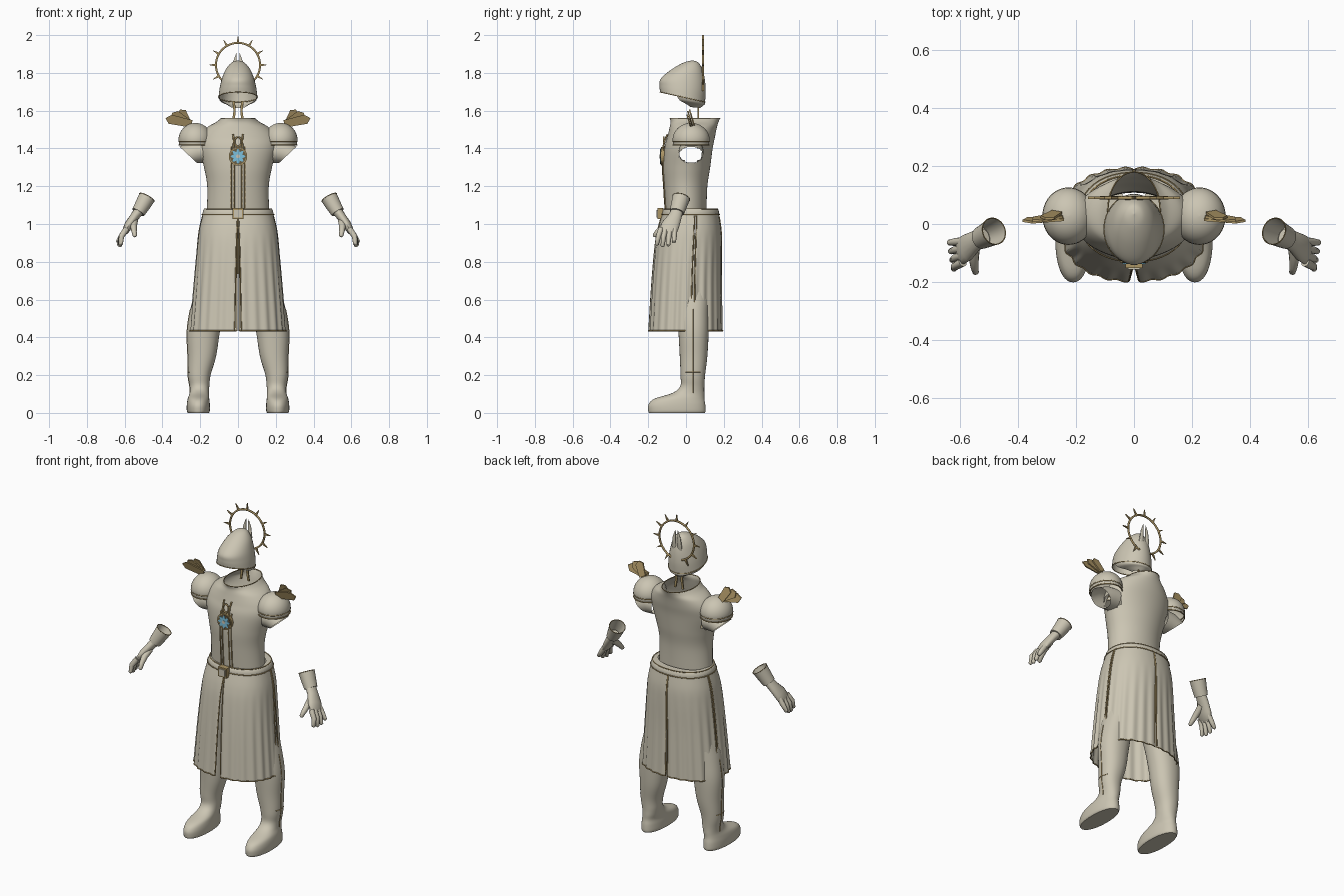
import bpy, bmesh
from math import sin, cos, pi, radians
from mathutils import Vector

cube = bpy.data.objects.get("Cube")
if cube:
    bpy.data.objects.remove(cube)


def material(name, rgb):
    m = bpy.data.materials.new(name)
    m.use_nodes = True
    m.diffuse_color = (*rgb, 1)
    m.node_tree.nodes["Principled BSDF"].inputs["Base Color"].default_value = (*rgb, 1)
    return m


CLOTH = material("warm ivory", (0.60, 0.56, 0.45))
GOLD = material("old gold", (0.41, 0.30, 0.13))
DARK = material("dark bronze", (0.14, 0.11, 0.06))
BLUE = material("sky blue", (0.20, 0.53, 0.72))


def finish(name, bm, mat, smooth=True):
    bmesh.ops.remove_doubles(bm, verts=bm.verts, dist=0.0001)
    bmesh.ops.recalc_face_normals(bm, faces=bm.faces)
    me = bpy.data.meshes.new(name)
    bm.to_mesh(me)
    bm.free()
    me.materials.append(mat)
    ob = bpy.data.objects.new(name, me)
    bpy.context.collection.objects.link(ob)
    if smooth:
        for o in bpy.context.selected_objects:
            o.select_set(False)
        ob.select_set(True)
        bpy.context.view_layer.objects.active = ob
        bpy.ops.object.shade_smooth_by_angle(angle=radians(45))


def skin(name, rings, mat, closed=True, cap_start=False, cap_end=False, hole=None):
    """Bridge a stack of point rings into one surface."""
    bm = bmesh.new()
    vs = [[bm.verts.new(p) for p in r] for r in rings]
    n = len(rings[0])
    for a, b in zip(vs, vs[1:]):
        for i in range(n if closed else n - 1):
            j = (i + 1) % n
            f = bm.faces.new((a[i], a[j], b[j], b[i]))
            if hole and hole(f.calc_center_median()):
                bm.faces.remove(f)
    if cap_start:
        bm.faces.new(vs[0])
    if cap_end:
        bm.faces.new(vs[-1])
    finish(name, bm, mat)


def spline(rows, steps):
    """Catmull-Rom interpolation through rows of numbers."""
    out = []
    for k in range(len(rows) - 1):
        q = [rows[max(0, min(len(rows) - 1, k + d))] for d in (-1, 0, 1, 2)]
        for s in range(steps):
            t = s / steps
            out.append([b + 0.5 * t * (c - a + t * (2*a - 5*b + 4*c - d + t * (3*(b - c) + d - a)))
                        for a, b, c, d in zip(*q)])
    return out + [list(rows[-1])]


def oval(z, cx, cy, rx, ry, tilt=0, power=2.0, n=48, start=0, end=2 * pi, fold=0):
    """Points of a superellipse; start and end limit it to an open arc."""
    pts = []
    full = end - start > 6.2
    for i in range(n):
        a = start + (end - start) * i / (n if full else n - 1)
        c, s = cos(a), sin(a)
        k = (abs(c) ** power + abs(s) ** power) ** (-1 / power) * (1 + fold * cos(26 * a))
        pts.append(Vector((cx + rx * c * k, cy + ry * s * k, z + tilt * ry * s * k)))
    return pts


def tube(name, path, radii, dirs=None, caps=(True, True), n=16):
    """Sweep ovals along a path; the first radius lies towards y."""
    path = [Vector(p) for p in path]
    rings = []
    for i, p in enumerate(path):
        d = Vector(dirs[i]) if dirs else path[min(i + 1, len(path) - 1)] - path[max(i - 1, 0)]
        d.normalize()
        u = (Vector((0, 1, 0)) - d * d.y).normalized()
        v = d.cross(u)
        ru, rv = radii[i]
        rings.append([p + u * ru * cos(2*pi*j/n) + v * rv * sin(2*pi*j/n) for j in range(n)])
    skin(name, rings, CLOTH, True, *caps)
    return rings


def piping(name, pts, r=0.004, cyclic=False):
    cu = bpy.data.curves.new(name, "CURVE")
    cu.dimensions = "3D"
    cu.bevel_depth = r
    cu.bevel_resolution = 1
    sp = cu.splines.new("POLY")
    sp.points.add(len(pts) - 1)
    for q, p in zip(sp.points, pts):
        q.co = (*p, 1)
    sp.use_cyclic_u = cyclic
    cu.materials.append(GOLD)
    ob = bpy.data.objects.new(name, cu)
    bpy.context.collection.objects.link(ob)


def plate(name, outline, y, thick, mat, lean=0):
    """Extrude an x-z outline along y; lean slopes it back or forward with height."""
    bm = bmesh.new()
    z0 = outline[0][1]
    f = bm.faces.new([bm.verts.new((x, y + lean * (z - z0), z)) for x, z in outline])
    ext = bmesh.ops.extrude_face_region(bm, geom=[f])["geom"]
    bmesh.ops.translate(bm, vec=(0, thick, 0), verts=[g for g in ext if isinstance(g, bmesh.types.BMVert)])
    finish(name, bm, mat, False)


# Torso with arm holes: z, cx, cy, rx, ry
torso_rows = spline([(1.06, 0, 0, .165, .108), (1.2, 0, -.002, .163, .115), (1.3, 0, .003, .18, .125),
                     (1.4, 0, .013, .205, .128), (1.46, 0, .027, .2, .126), (1.51, 0, .038, .165, .125),
                     (1.54, 0, .045, .115, .127), (1.56, 0, .047, .09, .133)], 8)
skin("torso", [oval(*r, n=72) for r in torso_rows], CLOTH,
     hole=lambda c: abs(c.x) > .1 and ((c.y - .027) / .06) ** 2 + ((c.z - 1.37) / .043) ** 2 < 1)
piping("collar_trim", oval(*torso_rows[-1]), .0025, True)


def chest(z, x=0):
    r = min(torso_rows, key=lambda r: abs(r[0] - z))
    return r[2] - r[4] * (1 - (x / r[3]) ** 2) ** .5


# Belt and buckle
belt = [(1.08, 0, .02, .155, .105), (1.08, 0, .025, .178, .143), (1.075, 0, .025, .183, .147),
        (1.05, 0, .024, .19, .153), (1.04, 0, .024, .187, .15)]
skin("belt", [oval(*r, power=2.2) for r in belt], CLOTH)
for k in (1, 3):
    piping("belt_trim", oval(*belt[k], power=2.2), .003, True)
for w, y, m in ((.029, -.152, GOLD), (.02, -.157, CLOTH)):
    plate("buckle", [(-w, 1.055 - w), (w, 1.055 - w), (w, 1.055 + w), (-w, 1.055 + w)], y, .03, m)

# Chest sash lines, clasp and medallion
for x in (-.037, -.021, .021, .037):
    piping("sash_line", [(x, chest(1.08 + .03 * i, x) - .002, 1.08 + .03 * i) for i in range(12)], .004)
disc = [(cos(2 * pi * i / 32), sin(2 * pi * i / 32)) for i in range(32)]
star = [((.04, .033, .024, .033)[i % 4] * x, 1.358 + (.04, .033, .024, .033)[i % 4] * z)
        for i, (x, z) in enumerate(disc)]
plate("medallion_rim", [(.049 * x, 1.358 + .049 * z) for x, z in disc], -.132, .02, GOLD)
plate("medallion_back", [(.042 * x, 1.358 + .042 * z) for x, z in disc], -.135, .01, DARK)
plate("medallion_star", star, -.138, .008, BLUE)
plate("medallion_centre", [(.01 * x, 1.358 + .01 * z) for x, z in disc], -.141, .006, CLOTH)
piping("clasp_ring", [(.018 * x, -.118, 1.435 + .025 * z) for x, z in disc], .005, True)
for s in (1, -1):
    piping("clasp_prong", [(.026 * s, -.125, 1.39), (.022 * s, -.113, 1.44), (.026 * s, -.098, 1.475)], .005)

# Helmet: open below, with a narrowing guard behind the neck
helm = spline([(1.866, 0, .035, .0001, .0001, 0), (1.855, 0, .027, .033, .038, 0), (1.82, 0, .006, .064, .08, 0),
               (1.77, 0, -.017, .085, .116, 0), (1.72, 0, -.018, .097, .122, -.1), (1.672, 0, -.018, .103, .119, -.22)], 6)
skin("helmet", [oval(*r) for r in helm], CLOTH)
piping("helmet_rim", oval(*helm[-1]), .0025, True)
guard = spline([helm[-1], (1.65, 0, -.005, .092, .105, -.15), (1.633, 0, .02, .06, .07, -.1),
                (1.618, 0, .035, .035, .04, -.1)], 4)
skin("neck_guard", [oval(*r, n=32, start=radians(-15), end=radians(195)) for r in guard], CLOTH, closed=False)

# Halo with rays
HALO = Vector((0, .09, 1.842))
ray = [Vector((cos(2 * pi * i / 48), 0, sin(2 * pi * i / 48))) for i in range(48)]
piping("halo_ring", [HALO + .117 * d for d in ray], .006, True)
for d in ray[::4]:
    side = Vector((-d.z, 0, d.x)) * .007
    base, tip = HALO + .118 * d, HALO + .158 * d
    plate("halo_ray", [(p.x, p.z) for p in (base - side, tip, base + side)], HALO.y - .004, .008, GOLD)

# Skirt profile: z, cx, cy, rx, ry, fold depth
skirt = spline([(1.045, 0, .023, .187, .151, 0), (.97, 0, .018, .205, .167, 0), (.88, 0, .012, .216, .176, .004),
                (.7, 0, .004, .231, .184, .012), (.435, 0, -.002, .252, .194, .016)], 7)
legs = spline([(0, .21, -.048, .056, .148), (.012, .21, -.048, .061, .152), (.045, .21, -.048, .061, .15),
               (.075, .209, -.035, .057, .132), (.105, .205, .012, .051, .085), (.14, .204, .033, .052, .064),
               (.2, .205, .036, .06, .065), (.3, .191, .04, .075, .073), (.43, .183, .04, .087, .08),
               (.55, .162, .037, .09, .084), (.7, .13, .03, .085, .1), (.95, .1, .02, .085, .11)], 5)

for s in (1, -1):
    side = "left" if s > 0 else "right"

    def flip(pts):
        return [Vector((s * p[0], p[1], p[2])) for p in pts]

    # Skirt panels, slit at front, back and sides, with piped edges
    for part, a0, a1, open0, open1 in (("front", -90, 9, 3.5, 0), ("back", 11, 90, 2, 1)):
        rows = []
        for i, (z, cx, cy, rx, ry, fold) in enumerate(skirt):
            t = i / (len(skirt) - 1)
            rows.append(flip(oval(z, cx, cy, rx, ry, 0, 2.3, 60, radians(a0 + .6 + open0 * t),
                                  radians(a1 - .4 - open1 * t), fold)))
        skin(f"skirt_{part}_{side}", rows, CLOTH, closed=False)
        piping(f"skirt_{part}_edge_{side}", [r[0] for r in rows] + rows[-1] + [r[-1] for r in rows[::-1]], .0035)

    # Legs with boots and side seams
    skin(f"leg_{side}", [flip(oval(*r, power=2.2, n=40)) for r in legs], CLOTH, cap_start=True, cap_end=True)
    piping(f"leg_seam_{side}", flip([(r[1] + r[3], .036, r[0]) for r in legs if .1 < r[0] < .56]), .0025)
    ankle = min(legs, key=lambda r: abs(r[0] - .22))
    piping(f"boot_band_{side}", flip(oval(*ankle, power=2.2, n=14, start=-.6, end=.6)), .0025)

    # Shoulder dome, band and short sleeve
    dome = [(1.445 + .09 * sin(a), .226, .027, .089 * cos(a) + .0001, .098 * cos(a) + .0001)
            for a in [radians(9 * k) for k in range(11)]]
    dome.insert(0, (1.415, .226, .027, .084, .093))
    skin(f"pauldron_{side}", [flip(oval(*r)) for r in dome], CLOTH)
    for z in (1.418, 1.438):
        piping(f"pauldron_band_{side}", flip(oval(z, .226, .027, .087, .096)), .003, True)
    tube(f"sleeve_{side}", flip([(.17, .027, 1.385), (.215, .027, 1.382), (.263, .027, 1.366)]),
         [(.066, .062), (.066, .066), (.064, .063)], dirs=flip([(1, 0, 0), (.9, 0, -.4), (.7, 0, -.75)]),
         caps=(False, False), n=32)

    # Fanned, overlapping shoulder blades leaning forward
    for k, (x, z) in enumerate(((.384, 1.56), (.35, 1.588), (.307, 1.606))):
        root = Vector((.245 + .01 * k, 1.53))
        d = Vector((x, z)) - root
        w = Vector((-d.y, d.x)).normalized() * .025
        pts = [root - w * .8, root + d * .84 - w, root + d, root + d * .8 + w, root + w * .8]
        plate(f"shoulder_blade_{k}_{side}", [(s * p.x, p.y) for p in pts], .022 + .009 * k, .008, GOLD, -.3)

    # Gauntlet and hand
    cuff = tube(f"cuff_{side}", flip([(.483, -.025, 1.14), (.505, -.037, 1.1), (.528, -.048, 1.062)]),
                [(.047, .045), (.043, .041), (.039, .036)], caps=(False, True), n=24)
    piping(f"cuff_trim_{side}", cuff[0], .002, True)
    tube(f"palm_{side}", flip([(.52, -.045, 1.075), (.55, -.06, 1.035), (.578, -.082, .995),
                               (.596, -.095, .962), (.605, -.1, .948)]),
         [(.031, .027), (.037, .024), (.048, .023), (.047, .018), (.034, .01)])
    tube(f"thumb_{side}", flip([(.55, -.07, 1.02), (.553, -.115, .99), (.55, -.148, .96), (.546, -.166, .938),
                                (.545, -.17, .932)]),
         [(.02, .021), (.018, .018), (.015, .014), (.012, .011), (.004, .004)], n=12)
    for k in range(4):
        y, drop = -.06 - .024 * k, (.905, .888, .884, .892)[k]
        tip = (.636 - .005 * k, y - .004 - .006 * k, drop)
        base = (.59, y, .975)
        mid = (.617, y - .002 - .004 * k, .935)
        end = (tip[0] + .001, tip[1], tip[2] - .006)
        tube(f"finger_{k}_{side}", flip([base, mid, tip, end]),
             [(.015, .016), (.0135, .015), (.0105, .011), (.004, .004)], n=12)

    # Crest feathers and neck straps
    tube(f"crest_feather_{side}", flip([(.016, .075, 1.74), (.02, .088, 1.8), (.016, .09, 1.86), (.008, .09, 1.905)]),
         [(.006, .012), (.007, .015), (.005, .01), (.001, .001)], n=10)
    plate(f"neck_strap_{side}", [(s * x, z) for x, z in ((.02, 1.54), (.032, 1.54), (.024, 1.6), (.03, 1.65),
                                                        (.016, 1.65), (.012, 1.59))], .062, .008, GOLD)
